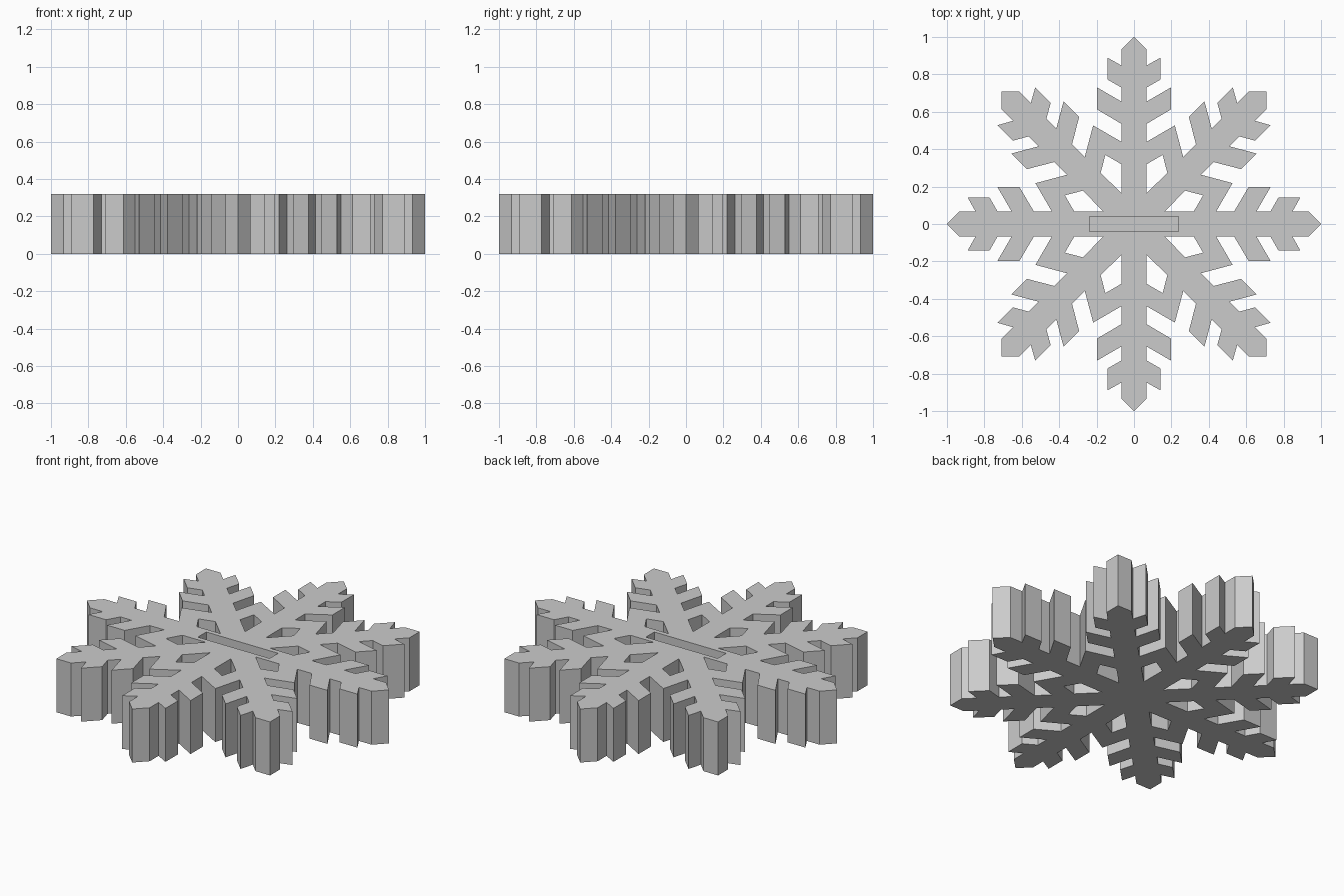
import bpy, bmesh
from math import radians
from mathutils import Matrix, Vector

HEIGHT = 0.32
ARMS = 8
STEP = radians(360 / ARMS)

if "Cube" in bpy.data.objects:
    bpy.data.objects.remove(bpy.data.objects["Cube"])

grey = bpy.data.materials.new("light grey")
grey.use_nodes = True
colour = (0.6, 0.6, 0.6, 1)
grey.diffuse_color = colour
grey.node_tree.nodes["Principled BSDF"].inputs["Base Color"].default_value = colour


def spin(point, angle):
    return Matrix.Rotation(angle, 3, "Z") @ Vector((point[0], point[1], 0))


def add_loop(bm, points):
    """Add a closed ring of edges."""
    verts = [bm.verts.new(p) for p in points]
    return [bm.edges.new((a, b)) for a, b in zip(verts, verts[1:] + verts[:1])]


def new_object(name, bm):
    bmesh.ops.recalc_face_normals(bm, faces=bm.faces)
    mesh = bpy.data.meshes.new(name)
    bm.to_mesh(mesh)
    bm.free()
    mesh.materials.append(grey)
    obj = bpy.data.objects.new(name, mesh)
    bpy.context.collection.objects.link(obj)
    return obj


# Right half of one arm, from the joint with its neighbour out to the tip
stem = 0.068
half = [(0.218, 0.527), (stem, 0.44), (stem, 0.536), (0.197, 0.612),
        (0.197, 0.73), (stem, 0.655), (stem, 0.73), (0.143, 0.773),
        (0.143, 0.89), (stem, 0.848), (stem, 0.932), (0, 1)]
arm = half + [(-x, y) for x, y in half[-2:0:-1]]

# Kite-shaped opening between two arms
side = 0.327
kite = [(0, 0.178), spin((0, side), radians(-10.5)), (0, 0.4),
        spin((0, side), radians(10.5))]

# Snowflake body
bm = bmesh.new()
edges = add_loop(bm, [spin(p, k * STEP) for k in range(ARMS) for p in arm])
for k in range(ARMS):
    edges += add_loop(bm, [spin(p, (k + 0.5) * STEP) for p in kite])
bmesh.ops.triangle_fill(bm, use_beauty=True, edges=edges, normal=(0, 0, 1))
top = bmesh.ops.extrude_face_region(bm, geom=bm.faces[:])["geom"]
bmesh.ops.translate(bm, vec=(0, 0, HEIGHT),
                    verts=[v for v in top if isinstance(v, bmesh.types.BMVert)])
snowflake = new_object("snowflake", bm)

# Blind slot across the middle of the top
bm = bmesh.new()
depth = 0.2
bmesh.ops.create_cube(bm, size=1, matrix=Matrix.Translation((0, 0, HEIGHT))
                      @ Matrix.Diagonal((0.476, 0.08, 2 * depth, 1)))
cutter = new_object("slot_cutter", bm)
cutter.hide_render = True

cut = snowflake.modifiers.new("slot", "BOOLEAN")
cut.operation = "DIFFERENCE"
cut.solver = "EXACT"
cut.object = cutter
bpy.context.view_layer.objects.active = snowflake
bpy.ops.object.modifier_apply(modifier=cut.name)
bpy.data.objects.remove(cutter)
